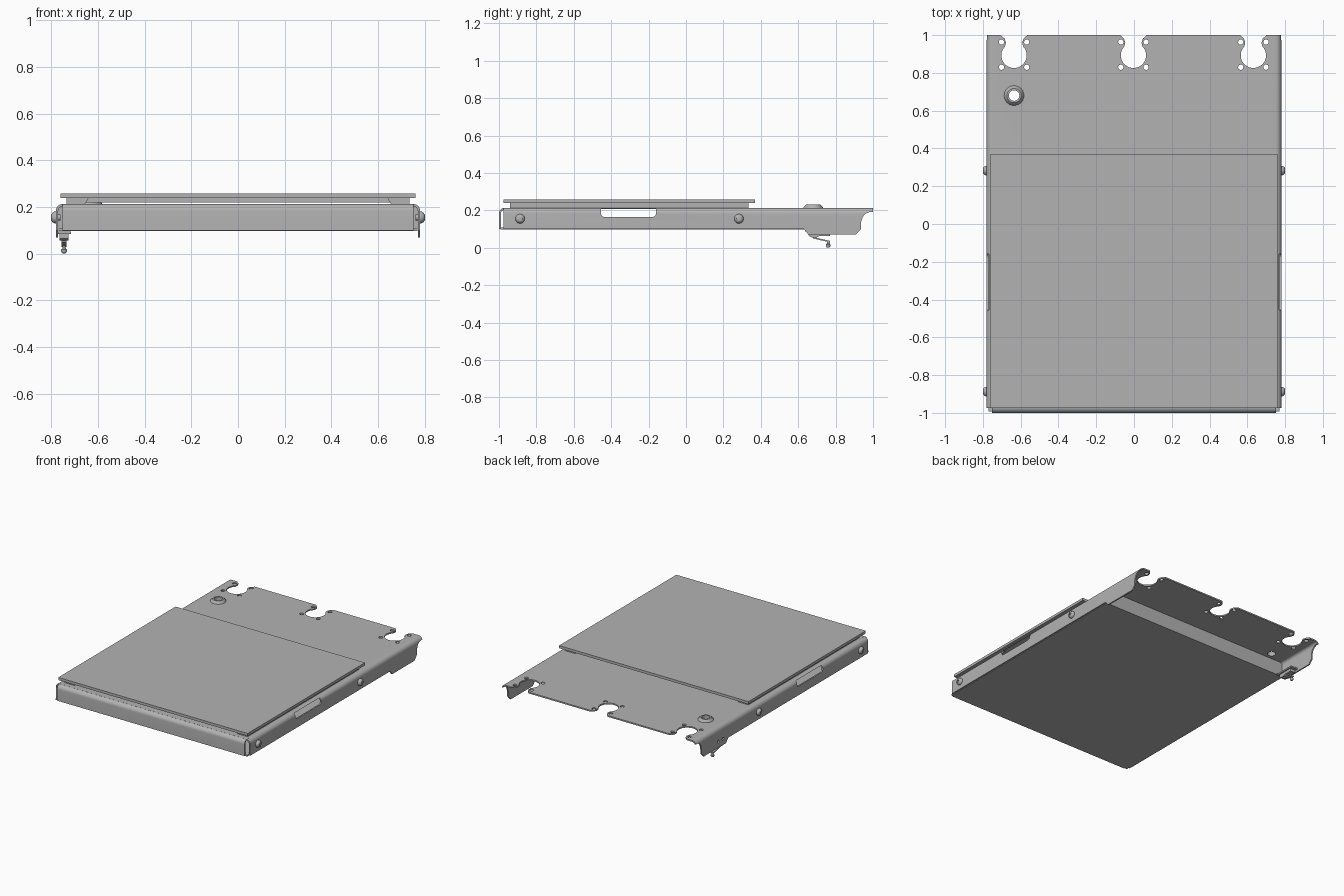
import bpy, bmesh, math
from mathutils import Vector

cube = bpy.data.objects.get("Cube")
if cube:
    bpy.data.objects.remove(cube, do_unlink=True)

steel = bpy.data.materials.new("grey steel")
steel.use_nodes = True
steel.diffuse_color = (0.45, 0.45, 0.45, 1)
steel.node_tree.nodes["Principled BSDF"].inputs["Base Color"].default_value = (0.45, 0.45, 0.45, 1)

TOP, T, HALF, BASE = 0.213, 0.01, 0.78, 0.10


def finish(name, bm):
    bmesh.ops.recalc_face_normals(bm, faces=bm.faces)
    mesh = bpy.data.meshes.new(name)
    bm.to_mesh(mesh)
    bm.free()
    mesh.materials.append(steel)
    ob = bpy.data.objects.new(name, mesh)
    bpy.context.collection.objects.link(ob)
    return ob


def prism(name, pts, axis, lo, hi):
    """Extrude a 2D outline along an axis (0: yz, 1: xz, 2: xy outline)."""
    def place(p, d):
        v = list(p)
        v.insert(axis, d)
        return Vector(v)
    bm = bmesh.new()
    face = bm.faces.new([bm.verts.new(place(p, lo)) for p in pts])
    out = bmesh.ops.extrude_face_region(bm, geom=[face])
    shift = place((0, 0), hi - lo)
    bmesh.ops.translate(bm, vec=shift, verts=[v for v in out["geom"] if isinstance(v, bmesh.types.BMVert)])
    return finish(name, bm)


def box(name, x0, x1, y0, y1, z0, z1):
    return prism(name, [(x0, y0), (x1, y0), (x1, y1), (x0, y1)], 2, z0, z1)


def arc(cx, cy, r, a0, a1, n=8):
    return [(cx + r * math.cos(math.radians(a0 + (a1 - a0) * i / n)),
             cy + r * math.sin(math.radians(a0 + (a1 - a0) * i / n))) for i in range(n + 1)]


def circle(cx, cy, r, n=24):
    return arc(cx, cy, r, 0, 360, n)[:-1]


def lathe(name, profile, origin, direction, n=24):
    """Spin (radius, height) points about a direction through origin."""
    bm = bmesh.new()
    vs = [bm.verts.new((r, 0, h)) for r, h in profile]
    es = [bm.edges.new(pair) for pair in zip(vs, vs[1:])]
    bmesh.ops.spin(bm, geom=vs + es, cent=(0, 0, 0), axis=(0, 0, 1), angle=math.tau, steps=n)
    bmesh.ops.remove_doubles(bm, verts=bm.verts, dist=1e-5)
    rot = Vector((0, 0, 1)).rotation_difference(Vector(direction)).to_matrix()
    bmesh.ops.rotate(bm, verts=bm.verts, cent=(0, 0, 0), matrix=rot)
    bmesh.ops.translate(bm, verts=bm.verts, vec=origin)
    return finish(name, bm)


def cut(target, cutters):
    for c in cutters:
        c.hide_render = True
        mod = target.modifiers.new("cut", "BOOLEAN")
        mod.operation, mod.solver, mod.object = "DIFFERENCE", "EXACT", c
        bpy.context.view_layer.objects.active = target
        bpy.ops.object.modifier_apply(modifier=mod.name)
        bpy.data.objects.remove(c, do_unlink=True)


def smooth(ob):
    bpy.ops.object.select_all(action="DESELECT")
    ob.select_set(True)
    bpy.context.view_layer.objects.active = ob
    bpy.ops.object.shade_smooth_by_angle(angle=math.radians(35))


# Folded tray: deck with rounded bends into two side flanges
R = 0.03
cx, cz = HALF - R, TOP - R
outer = [(HALF, 0.07)] + arc(cx, cz, R, 0, 90)
inner = [(HALF - T, 0.07)] + arc(cx, cz, R - T, 0, 90)
half = outer[::-1] + inner
section = outer + [(-x, z) for x, z in outer[::-1]] + [(-x, z) for x, z in inner] + inner[::-1]
tray = prism("folded_tray", section, 1, -0.975, 1.0)

# Trim the flanges: raised lower edge, and curved tail at the back
cutters = [
    prism("edge_cutter", [(-1.1, 0), (0.655, 0), (0.655, 0.07), (0.63, BASE), (-1.1, BASE)], 0, -1, 1),
    prism("tail_cutter", [(0.9, 0.05), (0.91, 0.072), (0.935, 0.1), (0.937, 0.14), (0.945, 0.165),
                          (0.96, 0.183), (0.98, 0.19), (1.1, 0.192), (1.1, 0.05)], 0, -1, 1),
]
# Rounded slots through both flanges
slot = arc(-0.435, 0.185, 0.02, 180, 270) + arc(-0.18, 0.185, 0.02, 270, 360) + [(-0.16, 0.207), (-0.455, 0.207)]
cutters.append(prism("slot_cutter", slot, 0, -1, 1))
# Keyhole notches with a flared mouth, and their rivet holes
for kx in (-0.635, -0.003, 0.632):
    keyhole = arc(kx, 0.893, 0.067, 135, 405, 28)
    keyhole += [(kx + 0.043, 0.96), (kx + 0.05, 0.982), (kx + 0.068, 0.997), (kx + 0.068, 1.1)]
    keyhole += [(kx - 0.068, 1.1), (kx - 0.068, 0.997), (kx - 0.05, 0.982), (kx - 0.043, 0.96)]
    cutters.append(prism("keyhole_cutter", keyhole, 2, 0.15, 0.3))
    for sx in (-1, 1):
        for hy in (0.83, 0.963):
            cutters.append(prism("hole_cutter", circle(kx + sx * 0.067, hy, 0.014, 14), 2, 0.15, 0.3))
# Opening below the embossed ring, and pin holes in the flange by the latch
EX, EY = -0.635, 0.68
cutters.append(prism("emboss_cutter", circle(EX, EY, 0.03), 2, 0.15, 0.3))
for hy, hz in ((0.69, 0.115), (0.745, 0.115)):
    cutters.append(prism("pin_hole_cutter", circle(hy, hz, 0.01, 12), 0, -1, -0.7))
cut(tray, cutters)
smooth(tray)

# Embossed ring on the deck
smooth(lathe("embossed_ring", [(0.054, -0.005), (0.052, 0.003), (0.038, 0.017), (0.028, 0.017),
                               (0.028, -0.01), (0.054, -0.005)], (EX, EY, TOP), (0, 0, 1)))

# Front apron, bent down from the deck
apron = [(-0.95, TOP)] + arc(-0.97, TOP - R, R, 90, 180) + [(-1, BASE), (-0.99, BASE)]
apron += arc(-0.97, TOP - R, R - T, 180, 90) + [(-0.95, TOP - T)]
smooth(prism("front_apron", apron, 0, -0.752, 0.752))

# Floor with its upturned back wall
box("floor_panel", -0.769, 0.769, -0.992, 0.63, BASE - 0.002, BASE + 0.008)
box("floor_back_wall", -0.769, 0.769, 0.62, 0.63, BASE + 0.008, TOP - T)

# Raised lid on side rails and end bars
box("lid_panel", -0.76, 0.76, -0.975, 0.37, 0.238, 0.257)
for side, s in (("left", 1), ("right", -1)):
    rail = [(s * 0.735, TOP), (s * 0.735, 0.238), (s * 0.64, 0.238), (s * 0.655, TOP)]
    prism(side + "_lid_rail", rail, 1, -0.94, 0.335)
for end, y in (("front", -0.91), ("back", 0.30)):
    box(end + "_lid_bar", -0.65, 0.65, y - 0.01, y + 0.01, 0.219, 0.238)

# Flange screws: washer, domed head and cross recess
for side, s in (("left", 1), ("right", -1)):
    for place, y in (("front", -0.887), ("back", 0.283)):
        name = side + "_" + place
        screw = lathe(name + "_screw", [(0, -0.02), (0.012, -0.02), (0.012, 0), (0.025, 0), (0.025, 0.006),
                                        (0.02, 0.015), (0.012, 0.02), (0, 0.021)],
                      (s * HALF, y, 0.155), (s, 0, 0))
        lo, hi = sorted((s * (HALF + 0.013), s * (HALF + 0.05)))
        cut(screw, [box("recess_cutter", lo, hi, y - a, y + a, 0.155 - b, 0.155 + b)
                    for a, b in ((0.012, 0.003), (0.003, 0.012))])
        smooth(screw)

# Latch under the right back corner: housing, spring arm and ball pin
LX = -0.745
box("latch_plate", -0.77, -0.715, 0.64, 0.79, 0.084, 0.094)
prism("latch_housing", [(0.655, 0.086), (0.655, 0.065), (0.67, 0.056), (0.70, 0.056),
                        (0.715, 0.064), (0.77, 0.064), (0.77, 0.086)], 0, LX - 0.02, LX + 0.02)
prism("latch_arm", [(0.68, 0.058), (0.77, 0.036), (0.77, 0.028), (0.68, 0.05)], 0, LX - 0.011, LX + 0.011)
smooth(lathe("latch_pin", [(0, 0), (0.008, 0.002), (0.012, 0.009), (0.012, 0.017), (0.007, 0.024),
                           (0.007, 0.04), (0, 0.04)], (LX, 0.76, 0), (0, 0, 1), 16))
